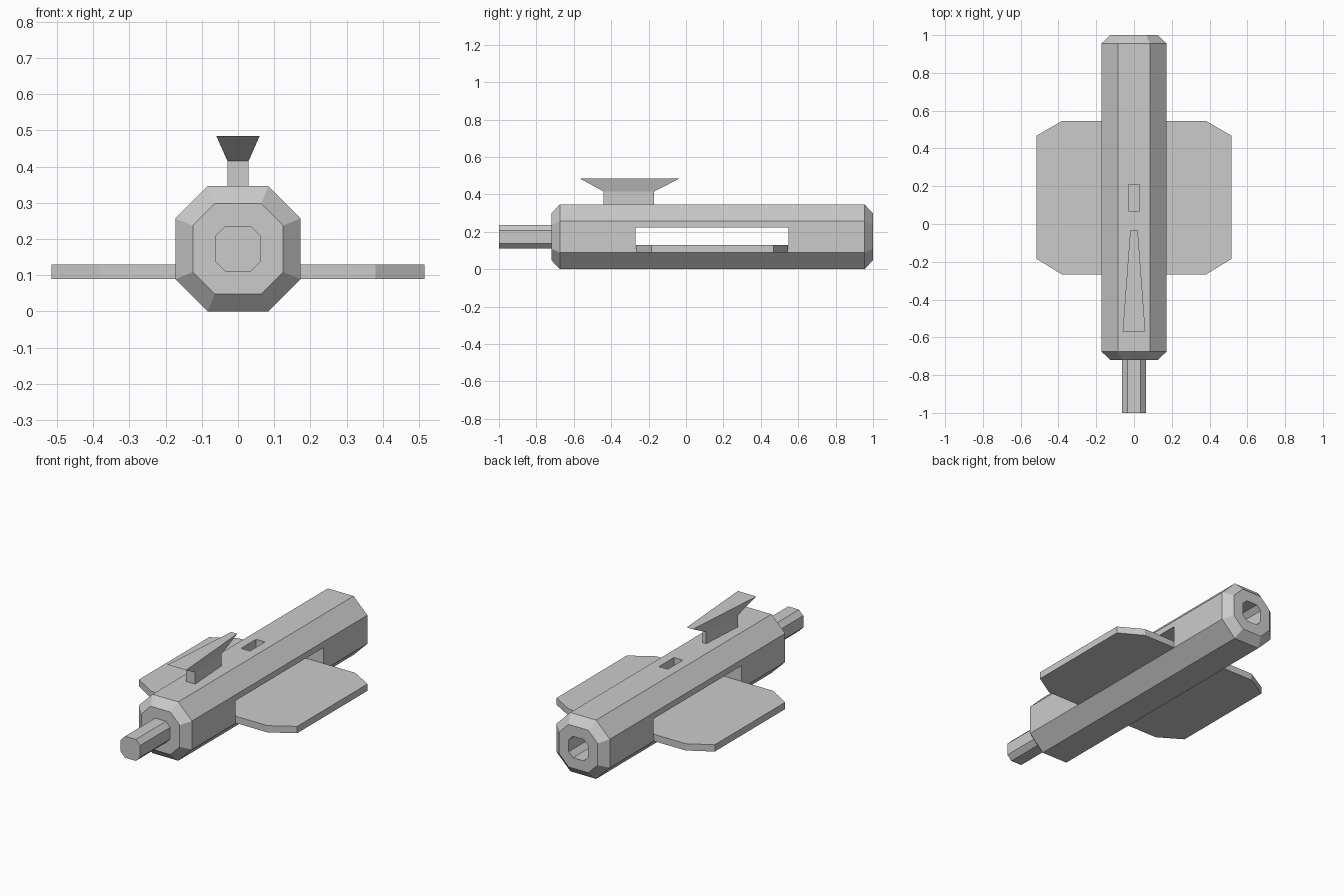
import bpy, bmesh

if "Cube" in bpy.data.objects:
    bpy.data.objects.remove(bpy.data.objects["Cube"])

CZ = 0.173  # height of the long axis


def octagon(half, flat):
    """Octagon outline with half-width and half-length of its flat sides."""
    h, f = half, flat
    return [(f, -h), (h, -f), (h, f), (f, h), (-f, h), (-h, f), (-h, -f), (-f, -h)]


def loft(name, rings):
    """Solid skinned through rings of points, capped at both ends."""
    bm = bmesh.new()
    loops = [[bm.verts.new(p) for p in ring] for ring in rings]
    n = len(loops[0])
    for a, b in zip(loops, loops[1:]):
        for i in range(n):
            j = (i + 1) % n
            bm.faces.new((a[i], a[j], b[j], b[i]))
    bm.faces.new(loops[0])
    bm.faces.new(loops[-1])
    bmesh.ops.recalc_face_normals(bm, faces=bm.faces)
    mesh = bpy.data.meshes.new(name)
    bm.to_mesh(mesh)
    bm.free()
    obj = bpy.data.objects.new(name, mesh)
    bpy.context.collection.objects.link(obj)
    return obj


def tube(name, sections):
    """Octagonal solid along y from (y, half, flat) sections."""
    return loft(name, [[(x, y, CZ + z) for x, z in octagon(h, f)] for y, h, f in sections])


def plate(outline, z):
    return [(x, y, z) for x, y in outline]


def rect(x0, x1, y0, y1):
    return [(x0, y0), (x1, y0), (x1, y1), (x0, y1)]


def cut(target, cutter):
    mod = target.modifiers.new(cutter.name, 'BOOLEAN')
    mod.operation = 'DIFFERENCE'
    mod.solver = 'EXACT'
    mod.object = cutter
    bpy.context.view_layer.objects.active = target
    bpy.ops.object.modifier_apply(modifier=mod.name)
    bpy.data.objects.remove(cutter, do_unlink=True)


# Octagonal body with chamfered ends
body = tube("body", [(-0.72, 0.125, 0.064), (-0.675, 0.173, 0.084),
                     (0.955, 0.173, 0.084), (1.0, 0.125, 0.064)])

# Side-to-side wing slot, top window and rear socket
slot = rect(-0.4, 0.4, -0.27, 0.547)
cut(body, loft("slot_cutter", [plate(slot, 0.11), plate(slot, 0.222)]))
window = rect(-0.029, 0.029, 0.07, 0.21)
cut(body, loft("window_cutter", [plate(window, 0.2), plate(window, 0.4)]))
cut(body, tube("socket_cutter", [(0.72, 0.063, 0.035), (1.1, 0.063, 0.035)]))

# Front peg
tube("front_peg", [(-1.0, 0.063, 0.035), (-0.7, 0.063, 0.035)])

# Wing plate with clipped corners, passing through the slot
half = [(0.38, -0.268), (0.515, -0.185), (0.515, 0.468), (0.38, 0.546)]
wing = half + [(-x, y) for x, y in reversed(half)]
loft("wings", [plate(wing, 0.09), plate(wing, 0.13)])


# Tapered fin: narrow stem with a flared top
def taper(front, back, y0, y1):
    return [(-front, y0), (front, y0), (back, y1), (-back, y1)]


stem = taper(0.029, 0.012, -0.44, -0.17)
loft("top_fin", [plate(stem, 0.335), plate(stem, 0.415),
                 plate(taper(0.06, 0.02, -0.568, -0.035), 0.485)])
